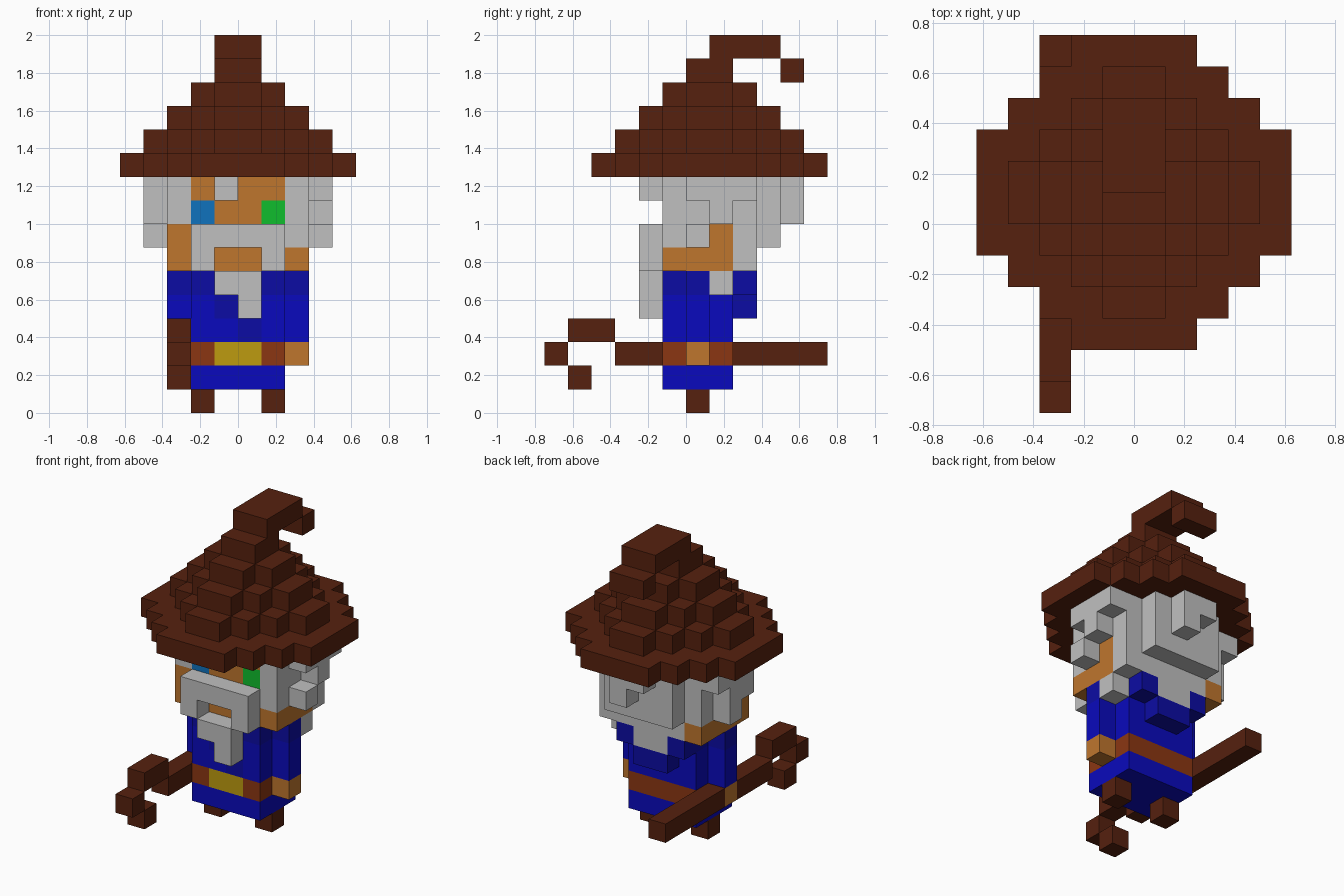
import bpy
import bmesh
from mathutils import Vector

CELL = 0.125

cube = bpy.data.objects.get("Cube")
if cube:
    bpy.data.objects.remove(cube, do_unlink=True)


def make_material(name, red, green, blue):
    material = bpy.data.materials.new(name)
    material.use_nodes = True
    colour = (red, green, blue, 1)
    material.diffuse_color = colour
    material.node_tree.nodes["Principled BSDF"].inputs["Base Color"].default_value = colour
    return material


materials = {
    "brown": make_material("dark brown", .093, .015, .0045),
    "skin": make_material("skin", .52, .18, .027),
    "hair": make_material("light grey hair", .527, .527, .527),
    "robe": make_material("blue robe", .003, .003, .51),
    "scarf": make_material("dark blue scarf", .0037, .0037, .37),
    "leather": make_material("belt leather", .26, .037, .006),
    "gold": make_material("buckle gold", .515, .33, .005),
    "eye_blue": make_material("eye blue", .005, .17, .51),
    "eye_green": make_material("eye green", .005, .515, .026),
}
cells = {}


def span(value):
    return range(value[0], value[1] + 1) if isinstance(value, tuple) else [value]


def block(part, colour, x, y, z):
    """Fill an inclusive range of grid cells; later blocks replace earlier ones."""
    for i in span(x):
        for j in span(y):
            for k in span(z):
                cells[i, j, k] = (part, colour)


def both_sides(part, colour, x, y, z):
    block(part, colour, x, y, z)
    block(part, colour, -1 - x, y, z)


def hat_tier(z, width, limit):
    """Stepped diamond layer, centred one cell behind the middle."""
    for row in range(limit):
        half = min(limit, width - row)
        for y in (1 + row, -row):
            block("hat", "brown", (-half, half - 1), y, z)


# Legs, robe, belt and arms
both_sides("legs", "brown", 1, 0, 0)
block("robe", "robe", (-2, 1), (-1, 1), (1, 4))
block("belt", "leather", (-2, 1), (-1, 1), 2)
block("buckle", "gold", (-1, 0), -1, 2)
both_sides("arms", "robe", 2, 0, (3, 4))

# Scarf with a pointed front and back
block("scarf", "scarf", (-2, 1), (-1, 2), 5)
both_sides("scarf", "scarf", 2, 0, 5)
block("scarf", "scarf", -1, -1, 4)
block("scarf", "scarf", 0, -1, 3)
block("scarf", "scarf", (-1, 0), 2, 4)

# Head with hair around it
block("head", "hair", (-3, 2), (-1, 2), (6, 9))
block("head", "skin", (-3, 2), (-1, 1), 6)
block("head", "skin", -3, 2, 6)
block("head", "skin", -3, -1, 7)
block("head", "skin", 2, 1, 7)
block("head", "skin", (-2, 1), -1, (7, 9))
block("eyes", "eye_blue", -2, -1, 8)
block("eyes", "eye_green", 1, -1, 8)

# Hair locks on the back, sides and forehead
block("hair", "hair", (-2, 1), 3, (7, 9))
block("hair", "hair", (-1, 0), 4, 9)
block("hair", "hair", 0, 4, 8)
block("hair", "hair", (-1, 0), 2, 5)
block("hair", "hair", 2, 1, 5)
both_sides("hair", "hair", 3, (0, 2), 9)
both_sides("hair", "hair", 3, 1, 8)
block("hair", "hair", 3, 0, 7)
block("hair", "hair", -4, 0, 8)
block("hair", "hair", -4, 1, 7)
block("hair", "hair", -1, -2, 9)

# Moustache and beard
block("moustache", "hair", (-2, 1), -2, 7)
both_sides("moustache", "hair", 1, -2, 6)
block("beard", "hair", (-1, 0), -2, 5)
block("beard", "hair", 0, -2, 4)

# Hat: wide brim, stepped cone and drooping tip
hat_tier(10, 6, 5)
for step in range(4):
    hat_tier(11 + step, 4 - step, 4 - step)
block("hat", "brown", (-1, 0), (1, 3), 15)
block("hat", "brown", (-1, 0), 4, 14)

# Staff with a hooked end, held in one hand
block("staff", "brown", -3, (-3, 5), 2)
block("staff", "brown", -3, (-5, -4), 3)
block("staff", "brown", -3, -6, 2)
block("staff", "brown", -3, -5, 1)
both_sides("hands", "skin", 2, 0, 2)


def add_face(bm, corner, axis, sign):
    """Add the square side of a cell facing along one axis."""
    u, v = Vector(), Vector()
    u[(axis + 1) % 3] = 1
    v[(axis + 2) % 3] = 1
    base = Vector(corner)
    if sign > 0:
        base[axis] += 1
    ring = [base, base + u, base + u + v, base + v]
    if sign < 0:
        ring.reverse()
    return bm.faces.new([bm.verts.new(p * CELL) for p in ring])


# One object per part, keeping only the outward cell sides
for part in sorted({entry[0] for entry in cells.values()}):
    mesh = bpy.data.meshes.new(part)
    bm = bmesh.new()
    slots = []
    for cell, (owner, colour) in cells.items():
        if owner != part:
            continue
        if colour not in slots:
            slots.append(colour)
            mesh.materials.append(materials[colour])
        for axis in range(3):
            for sign in (-1, 1):
                neighbour = list(cell)
                neighbour[axis] += sign
                if tuple(neighbour) not in cells:
                    add_face(bm, cell, axis, sign).material_index = slots.index(colour)
    bmesh.ops.remove_doubles(bm, verts=bm.verts, dist=CELL / 100)
    bm.to_mesh(mesh)
    bm.free()
    bpy.context.collection.objects.link(bpy.data.objects.new(part, mesh))
